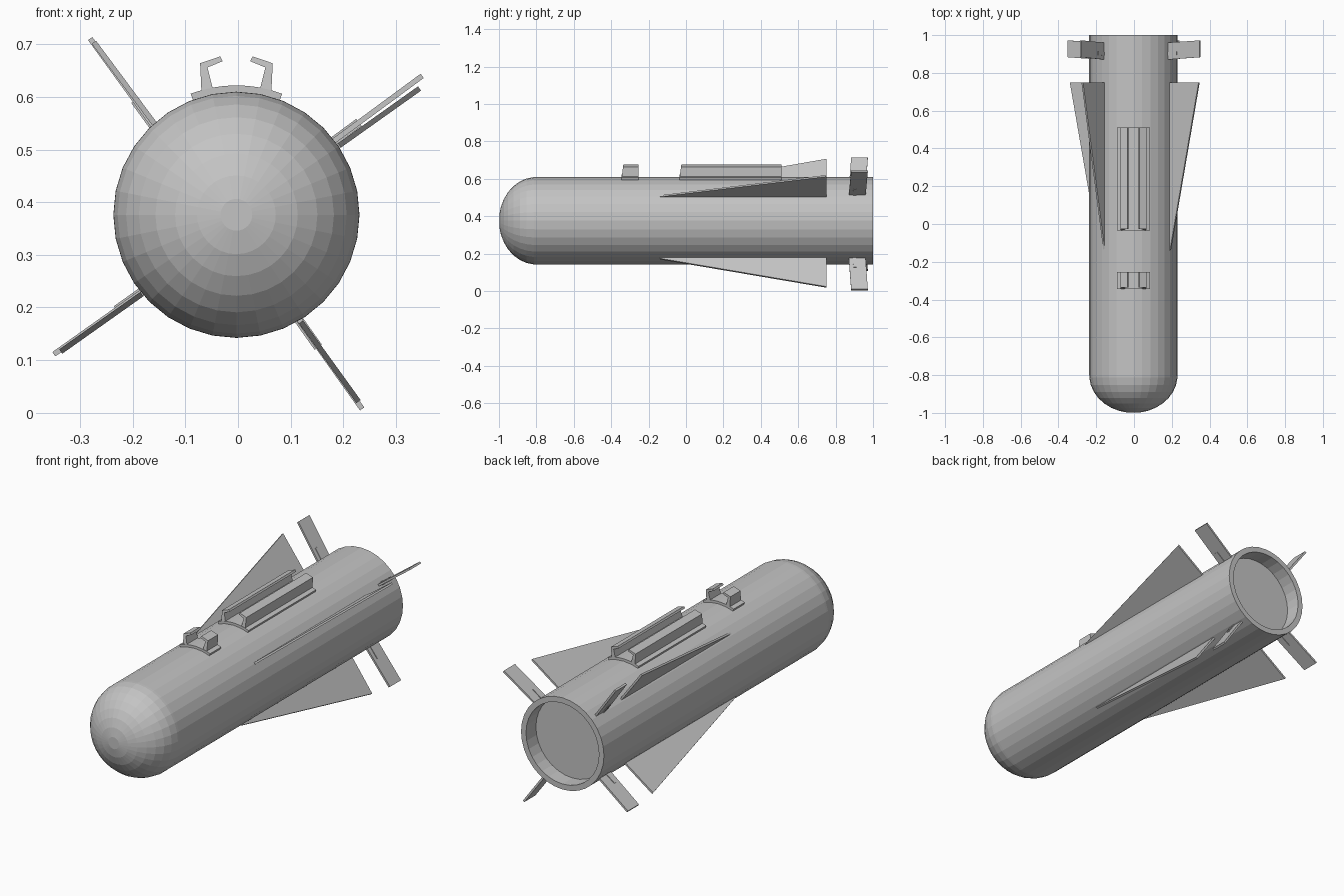
import bpy, bmesh, math
from mathutils import Vector

cube = bpy.data.objects.get("Cube")
if cube:
    bpy.data.objects.remove(cube, do_unlink=True)

CX, CZ, R, SIDES = -0.003, 0.376, 0.234, 32

grey = bpy.data.materials.new("plain_grey")
grey.use_nodes = True
colour = (0.55, 0.55, 0.55, 1)
grey.diffuse_color = colour
grey.node_tree.nodes["Principled BSDF"].inputs["Base Color"].default_value = colour


def finish(name, bm):
    bmesh.ops.recalc_face_normals(bm, faces=bm.faces)
    mesh = bpy.data.meshes.new(name)
    bm.to_mesh(mesh)
    bm.free()
    mesh.materials.append(grey)
    obj = bpy.data.objects.new(name, mesh)
    bpy.context.collection.objects.link(obj)
    return obj


def loft(name, rings):
    """Join equal-sized rings of points and cap both ends."""
    bm = bmesh.new()
    loops = [[bm.verts.new(p) for p in ring] for ring in rings]
    for a, b in zip(loops, loops[1:]):
        for i in range(len(a)):
            j = (i + 1) % len(a)
            bm.faces.new((a[i], a[j], b[j], b[i]))
    bm.faces.new(loops[0])
    bm.faces.new(loops[-1])
    return finish(name, bm)


def circle(r, y):
    steps = [math.tau * i / SIDES for i in range(SIDES)]
    return [(CX + r * math.sin(a), y, CZ + r * math.cos(a)) for a in steps]


def slab(name, base, tip, outline, thick):
    """Flat plate from base to tip; outline holds (fraction outward, y)."""
    base, tip = Vector((base[0], 0, base[1])), Vector((tip[0], 0, tip[1]))
    out = tip - base
    side = Vector((-out.z, 0, out.x)).normalized() * thick / 2
    rings = []
    for s in (-1, 1):
        rings.append([base + out * u + Vector((0, y, 0)) + side * s for u, y in outline])
    return loft(name, rings)


# Body: domed nose, straight tube, recessed tail
rings = []
for k in range(8):
    a = math.radians(7.4 + 11.25 * k)
    rings.append(circle(R * math.sin(a), -0.8 - 0.2 * math.cos(a)))
rings += [circle(R, -0.8), circle(R, 1), circle(0.206, 1), circle(0.206, 0.92)]
loft("body", rings)

# Long wings and tail fins: wing base, wing tip, fin base, fin tip in (x, z)
layout = {
    "upper_left": ((0.193, 0.508), (0.345, 0.616), (0.183, 0.517), (0.35, 0.64)),
    "upper_right": ((-0.158, 0.548), (-0.274, 0.704), (-0.163, 0.548), (-0.281, 0.711)),
    "lower_left": ((0.12, 0.172), (0.229, 0.021), (0.12, 0.17), (0.236, 0.007)),
    "lower_right": ((-0.183, 0.225), (-0.337, 0.116), (-0.185, 0.228), (-0.35, 0.111)),
}
wing = [(-0.1, -0.14), (0, -0.14), (1, 0.75), (-0.1, 0.75)]
fin = [(-0.05, 0.87), (1, 0.883), (1, 0.972), (-0.05, 0.96)]
hinge = [(-0.05, 0.892), (0.28, 0.895), (0.28, 0.912), (-0.05, 0.91)]
for place, (wing_base, wing_tip, fin_base, fin_tip) in layout.items():
    slab(place + "_wing", wing_base, wing_tip, wing, 0.01)
    slab(place + "_tail_fin", fin_base, fin_tip, fin, 0.01)
    slab(place + "_fin_hinge", fin_base, fin_tip, hinge, 0.017)

# Launch lugs: curved pad with a mirrored pair of inward hooks
hook = [(0.043, 0.608), (0.055, 0.656), (0.026, 0.668), (0.031, 0.677),
        (0.069, 0.664), (0.066, 0.6)]


def lug(name, front, back):
    half = math.asin(0.087 / 0.246)
    angles = [half * (i / 4 - 1) for i in range(9)]
    section = [(0.246, a) for a in angles] + [(0.228, a) for a in reversed(angles)]
    loft(name + "_pad", [[(CX + r * math.sin(a), y, CZ + r * math.cos(a))
                          for r, a in section] for y in (front, back)])
    for side, s in (("left", 1), ("right", -1)):
        start = [(CX + s * x, front + 0.01 * (z - 0.6) / 0.077, z) for x, z in hook]
        end = [(CX + s * x, back, z) for x, z in hook]
        loft(f"{name}_{side}_hook", [start, end])


lug("front_lug", -0.345, -0.255)
lug("rear_lug", -0.035, 0.51)
